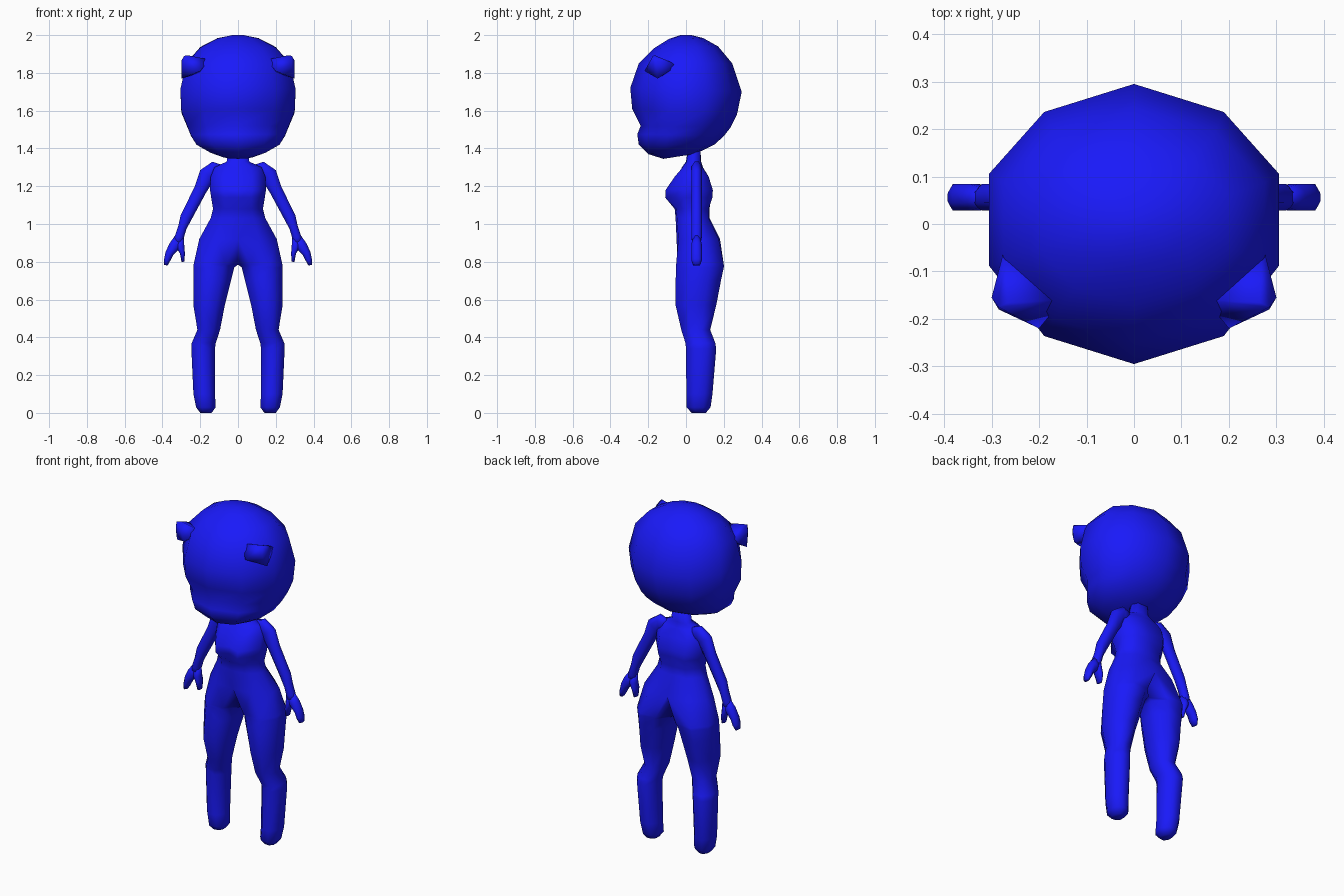
import bpy, bmesh
from math import sin, cos, pi
from mathutils import Vector

blue = bpy.data.materials.new("blue")
blue.diffuse_color = (0.01, 0.01, 0.95, 1)


def finish(bm, name, mirror=False):
    bmesh.ops.recalc_face_normals(bm, faces=bm.faces)
    me = bpy.data.meshes.new(name)
    bm.to_mesh(me)
    bm.free()
    me.materials.append(blue)
    for p in me.polygons:
        p.use_smooth = True
    ob = bpy.data.objects.new(name, me)
    bpy.context.collection.objects.link(ob)
    if mirror:
        m = ob.modifiers.new("mirror", 'MIRROR')
        m.merge_threshold = 0.002
    return ob


def loft(bm, rings):
    """Skin a list of equal-length point rings and cap both ends."""
    vs = [[bm.verts.new(p) for p in r] for r in rings]
    n = len(vs[0])
    for a, b in zip(vs, vs[1:]):
        for i in range(n):
            j = (i + 1) % n
            bm.faces.new((a[i], a[j], b[j], b[i]))
    bm.faces.new(vs[0])
    bm.faces.new(vs[-1])


# Head: ten-sided tilted rings (front z, front y, back z, back y, half width)
DECA = [(0, 1), (.62, .8), (1, .36), (1, -.3), (.62, -.8),
        (0, -1), (-.62, -.8), (-1, -.3), (-1, .36), (-.62, .8)]
head = [(2.0, -.03, 2.0, .03, .03), (1.98, -.09, 1.985, .09, .11),
        (1.93, -.17, 1.94, .17, .2), (1.85, -.25, 1.85, .245, .275),
        (1.72, -.295, 1.7, .295, .305), (1.61, -.285, 1.58, .27, .3),
        (1.52, -.24, 1.51, .235, .268), (1.475, -.258, 1.465, .2, .25),
        (1.42, -.25, 1.42, .15, .22), (1.37, -.2, 1.39, .09, .145),
        (1.345, -.12, 1.37, .04, .08)]
rings = []
for zf, yf, zb, yb, w in head:
    rings.append([(u * w, (yf + yb) / 2 + v * (yb - yf) / 2,
                   zf + (zb - zf) * (v + 1) / 2) for u, v in DECA])
bm = bmesh.new()
loft(bm, rings)
finish(bm, "head")

# Ears: small pointed hulls on the upper front corners of the head
bm = bmesh.new()
for p in [(.285, -.175, 1.89), (.3, -.155, 1.865), (.265, -.165, 1.893),
          (.15, -.16, 1.87), (.2, -.22, 1.81), (.298, -.15, 1.77),
          (.285, -.18, 1.84), (.27, -.04, 1.84), (.2, -.1, 1.8)]:
    bm.verts.new(p)
res = bmesh.ops.convex_hull(bm, input=bm.verts)
bmesh.ops.delete(bm, geom=[v for v in bm.verts if not v.link_faces], context='VERTS')
finish(bm, "ear", True)

# Half body: leg rings flow into half-torso rings that close on the mirror plane
LEG = [(.28, .03), (.72, 0), (1, .3), (1, .7), (.72, 1), (.28, .97), (0, .7), (0, .3)]
TORSO = [(0, 0), (.55, .04), (1, .35), (1, .65), (.6, .97), (0, 1), (0, .66), (0, .33)]
CHEST = [(0, .12), (.5, 0), (1, .4), (1, .72), (.6, 1), (0, .96), (0, .66), (0, .33)]
body = [  # z, inner x, outer x, front y, back y, section
    (0, .14, .2, .03, .105, LEG), (.03, .118, .222, .003, .13, LEG),
    (.1, .122, .236, .002, .14, LEG), (.34, .122, .247, 0, .16, LEG),
    (.37, .118, .245, -.003, .155, LEG), (.44, .095, .215, -.025, .128, LEG),
    (.57, .07, .236, -.055, .16, LEG), (.7, .037, .236, -.055, .185, LEG),
    (.77, .02, .236, -.052, .2, LEG), (.785, 0, .235, -.052, .2, LEG),
    (.92, 0, .205, -.05, .18, TORSO), (1.03, 0, .145, -.055, .125, TORSO),
    (1.08, 0, .132, -.06, .125, TORSO), (1.14, 0, .142, -.11, .14, CHEST),
    (1.18, 0, .148, -.108, .142, CHEST), (1.25, 0, .145, -.06, .12, CHEST),
    (1.3, 0, .125, -.022, .09, TORSO), (1.33, 0, .06, .0, .08, TORSO),
    (1.42, 0, .05, .015, .075, TORSO)]
bm = bmesh.new()
loft(bm, [[(xi + u * (xo - xi), yf + v * (yb - yf), z) for u, v in sec]
          for z, xi, xo, yf, yb, sec in body])
inner = [f for f in bm.faces if all(abs(v.co.x) < 1e-5 for v in f.verts)]
bmesh.ops.delete(bm, geom=inner, context='FACES')
finish(bm, "body", True)


# Arms and hands: flattened eight-sided tubes in the x-z plane
def limb(name, path, depth=.028):
    rings = []
    for i, (x, z, r) in enumerate(path):
        a, b = path[max(i - 1, 0)], path[min(i + 1, len(path) - 1)]
        d = Vector((b[0] - a[0], 0, b[1] - a[1])).normalized()
        side = Vector((-d.z, 0, d.x))
        dy = depth * (.65 if i in (0, len(path) - 1) else 1)
        c = Vector((x, .056, z))
        rings.append([c + side * r * 1.08 * cos(t) + Vector((0, dy * 1.08 * sin(t), 0))
                      for t in [pi / 8 + k * pi / 4 for k in range(8)]])
    bm = bmesh.new()
    loft(bm, rings)
    finish(bm, name, True)


limb("arm", [(.08, 1.27, .04), (.13, 1.285, .045), (.163, 1.26, .045),
             (.2, 1.18, .034), (.275, 1.035, .031), (.295, .98, .023),
             (.311, .93, .024), (.322, .885, .026)])
limb("fingers", [(.31, .93, .024), (.335, .885, .03), (.363, .845, .022),
                 (.375, .81, .017), (.383, .782, .01)])
limb("thumb", [(.308, .93, .022), (.306, .88, .022), (.294, .845, .013), (.291, .8, .008)])
